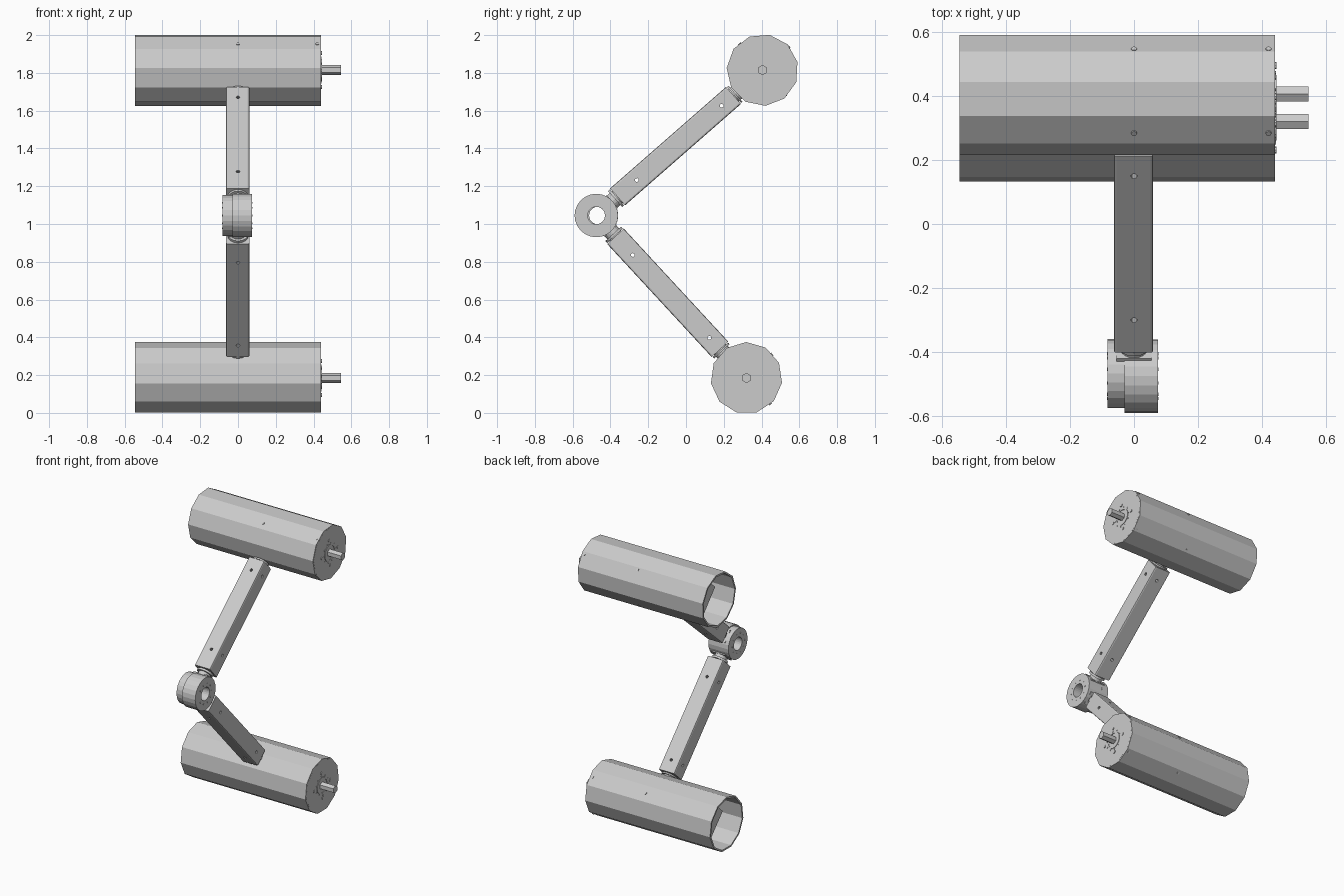
import bpy, bmesh
from math import radians, cos, sin, pi, hypot, atan2
from mathutils import Matrix, Vector

if "Cube" in bpy.data.objects:
    bpy.data.objects.remove(bpy.data.objects["Cube"])

HUB = Vector((0, -0.475, 1.045))


def finish(bm, name, mat):
    bmesh.ops.recalc_face_normals(bm, faces=bm.faces)
    me = bpy.data.meshes.new(name)
    bm.to_mesh(me)
    bm.free()
    me.transform(mat)
    ob = bpy.data.objects.new(name, me)
    bpy.context.collection.objects.link(ob)
    return ob


def prism(bm, axis, a, b, r, n, centre=(0, 0), phase=0.0, r_in=0.0):
    """Prism (or tube when r_in > 0) along axis 0=x, 1=y, 2=z from a to b."""
    def ring(t, rad):
        vs = []
        for i in range(n):
            w = radians(phase) + 2 * pi * i / n
            co = [0, 0, 0]
            co[axis] = t
            co[(axis + 1) % 3] = centre[0] + rad * cos(w)
            co[(axis + 2) % 3] = centre[1] + rad * sin(w)
            vs.append(bm.verts.new(co))
        return vs

    def bridge(p, q):
        for i in range(n):
            j = (i + 1) % n
            bm.faces.new((p[i], p[j], q[j], q[i]))
    o0, o1 = ring(a, r), ring(b, r)
    bridge(o0, o1)
    if r_in:
        i0, i1 = ring(a, r_in), ring(b, r_in)
        bridge(i1, i0)
        bridge(o1, i1)
        bridge(i0, o0)
    else:
        bm.faces.new(o0)
        bm.faces.new(o1)


def box(bm, lo, hi):
    c = [(l + h) / 2 for l, h in zip(lo, hi)]
    s = [h - l for l, h in zip(lo, hi)]
    return bmesh.ops.create_cube(bm, size=1, matrix=Matrix.Translation(c) @ Matrix.Diagonal((*s, 1)))


def single(name, mat, *args, **kw):
    bm = bmesh.new()
    prism(bm, *args, **kw)
    return finish(bm, name, mat)


def limb(tag, drum_y, drum_z, phase):
    """One arm with its drum; local y runs from the hub to the drum."""
    dy, dz = drum_y - HUB.y, drum_z - HUB.z
    L, ang = hypot(dy, dz), atan2(dz, dy)
    M = Matrix.Translation(HUB) @ Matrix.Rotation(ang, 4, 'X')
    c = (L, 0)
    phase -= ang * 180 / pi

    # square arm with softened long edges and cross-drilled bolt holes
    bm = bmesh.new()
    box(bm, (-0.063, 0.15, -0.06), (0.06, 0.965, 0.06))
    long_edges = [e for e in bm.edges if abs(e.verts[0].co.y - e.verts[1].co.y) > 0.5]
    bmesh.ops.bevel(bm, geom=long_edges, offset=0.009, segments=2, profile=0.5, affect='EDGES')
    arm = finish(bm, tag + "_arm", M)
    for axis in (0, 2):
        bm = bmesh.new()
        for d in (0.285, 0.882):
            prism(bm, axis, -0.1, 0.1, 0.01, 10, (d, 0) if axis == 0 else (0, d))
        cutter = finish(bm, tag + "_hole_cutter", M)
        cutter.hide_render = True
        mod = arm.modifiers.new("holes", 'BOOLEAN')
        mod.operation, mod.object, mod.solver = 'DIFFERENCE', cutter, 'EXACT'
        bpy.context.view_layer.objects.active = arm
        bpy.ops.object.modifier_apply(modifier=mod.name)
        bpy.data.objects.remove(cutter)

    # collars at both ends of the arm
    bm = bmesh.new()
    for a, b, r in ((0.09, 0.155, 0.042), (0.132, 0.146, 0.056),
                    (0.96, 1.0, 0.042), (0.969, 0.979, 0.056)):
        prism(bm, 1, a, b, r, 16)
    finish(bm, tag + "_arm_collars", M)

    # open-ended drum, its end plate and the inner motor block
    single(tag + "_drum", M, 0, -0.545, 0.44, 0.19, 11, c, phase, r_in=0.178)
    single(tag + "_end_plate", M, 0, 0.425, 0.4405, 0.182, 11, c, phase)
    bm = bmesh.new()
    box(bm, (-0.42, L - 0.095, -0.095), (0.426, L + 0.095, 0.095))
    finish(bm, tag + "_motor_block", M)

    # drive shaft and bearing ring
    single(tag + "_shaft", M, 0, 0.42, 0.545, 0.027, 6, c, 90 - ang * 180 / pi)
    single(tag + "_bearing_ring", M, 0, 0.43, 0.444, 0.06, 20, c, r_in=0.05)

    # screws on the end plate and the drum wall
    bm = bmesh.new()
    for i in range(4):
        w = pi / 2 * i - ang + 0.08
        prism(bm, 0, 0.43, 0.445, 0.011, 8, (L + 0.09 * cos(w), 0.09 * sin(w)))
    for i in range(10):
        w = 2 * pi * i / 10
        prism(bm, 0, 0.43, 0.443, 0.005, 6, (L + 0.068 * cos(w), 0.068 * sin(w)))
    for x in (0, 0.42):
        for a, b in ((0.17, 0.187), (-0.187, -0.17)):
            prism(bm, 2, a, b, 0.009, 8, (x, L))
        prism(bm, 1, L + 0.17, L + 0.19, 0.009, 8, (0, x))
    finish(bm, tag + "_drum_screws", M)

    # mounting block where the arm meets the hub
    bm = bmesh.new()
    box(bm, (-0.055, 0.055, -0.045), (0.055, 0.112, 0.045))
    finish(bm, tag + "_hub_mount", M)


limb("upper", 0.405, 1.815, 13)
limb("lower", 0.32, 0.185, 25)

# two-part hinge hub with a through bore
T = Matrix.Translation(HUB)
single("hub_main_ring", T, 0, -0.03, 0.075, 0.115, 24, r_in=0.046)
single("hub_side_ring", T, 0, -0.083, -0.03, 0.108, 24, centre=(0.008, 0), r_in=0.046)
bm = bmesh.new()
for k in range(10):
    w = 2 * pi * k / 10
    for a, b in ((0.07, 0.077), (-0.085, -0.078)):
        prism(bm, 0, a, b, 0.005, 6, (0.07 * cos(w), 0.07 * sin(w)))
finish(bm, "hub_screws", T)
